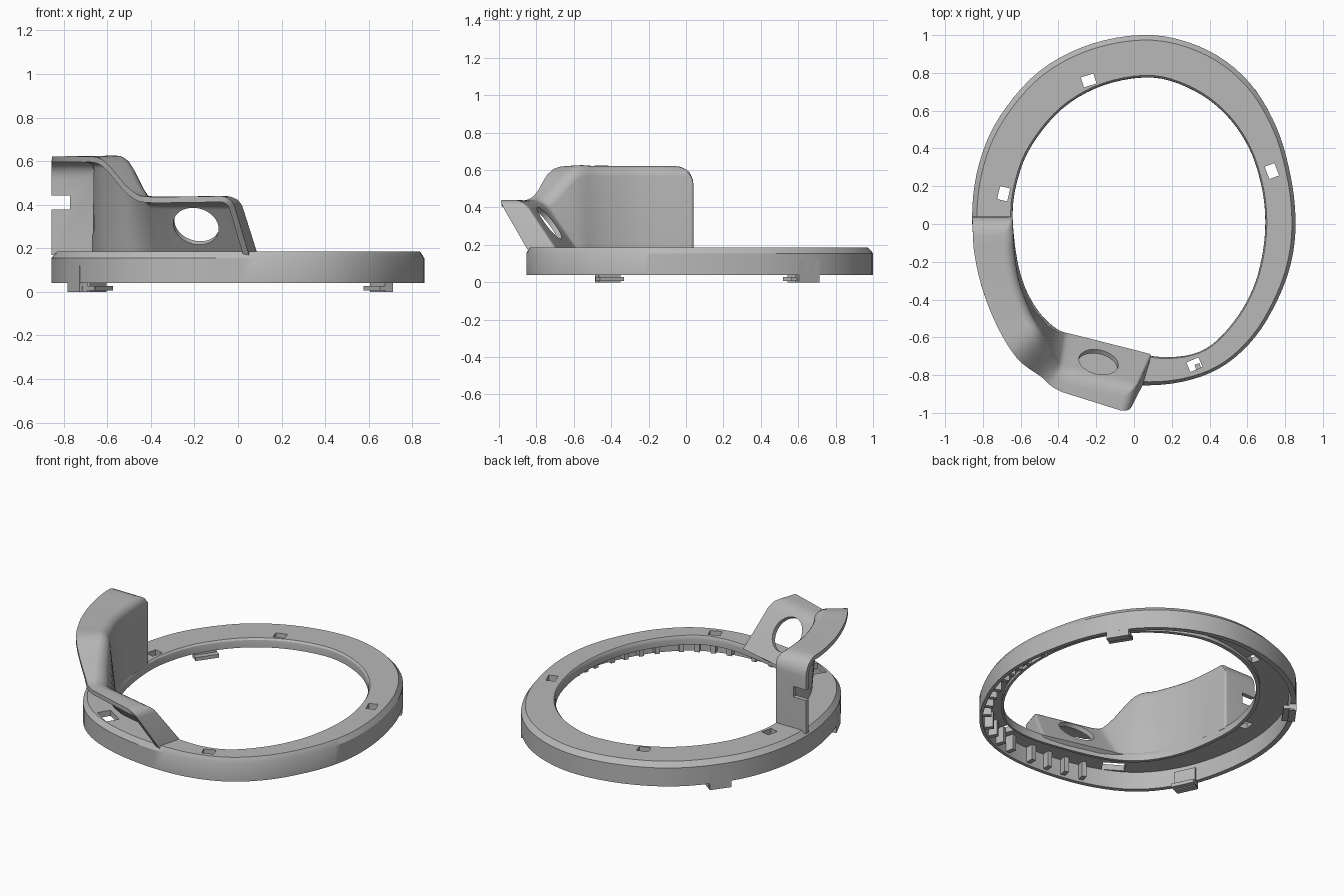
import bpy, bmesh, math
from mathutils import Vector, Matrix

cube = bpy.data.objects.get("Cube")
if cube:
    bpy.data.objects.remove(cube, do_unlink=True)

GREY = (0.48, 0.48, 0.48, 1)
grey = bpy.data.materials.new("plain grey")
grey.use_nodes = True
grey.diffuse_color = GREY
grey.node_tree.nodes["Principled BSDF"].inputs["Base Color"].default_value = GREY


def make(name, bm):
    mesh = bpy.data.meshes.new(name)
    bm.to_mesh(mesh)
    bm.free()
    mesh.materials.append(grey)
    ob = bpy.data.objects.new(name, mesh)
    bpy.context.collection.objects.link(ob)
    return ob


def finish(ob):
    bpy.ops.object.select_all(action='DESELECT')
    ob.select_set(True)
    bpy.context.view_layer.objects.active = ob
    for mod in list(ob.modifiers):
        bpy.ops.object.modifier_apply(modifier=mod.name)
    bpy.ops.object.shade_smooth_by_angle(angle=math.radians(32))


def cut(ob, cutter):
    mod = ob.modifiers.new("cut", 'BOOLEAN')
    mod.operation = 'DIFFERENCE'
    mod.solver = 'EXACT'
    mod.object = cutter
    cutter.hide_render = True


def spline(a, b, c, d, f):
    return 0.5 * (2 * b + (c - a) * f + (2 * a - 5 * b + 4 * c - d) * f ** 2
                  + (3 * b - a - 3 * c + d) * f ** 3)


def loop(points, steps=5):
    p = [Vector(q) for q in points]
    n = len(p)
    return [spline(p[i - 1], p[i], p[(i + 1) % n], p[(i + 2) % n], s / steps)
            for i in range(n) for s in range(steps)]


def box(bm, centre, size, angle):
    m = (Matrix.Translation(centre) @ Matrix.Rotation(angle, 4, 'Z')
         @ Matrix.Diagonal((*size, 1)))
    bmesh.ops.create_cube(bm, size=1, matrix=m)


# Ring: matching outer and inner outlines, counter-clockwise
outer = loop([(.855, .02), (.83, .25), (.755, .51), (.61, .75), (.39, .92), (.1, 1),
              (-.22, .955), (-.5, .81), (-.71, .57), (-.82, .32), (-.857, .04),
              (-.82, -.24), (-.735, -.47), (-.59, -.66), (-.38, -.78), (-.1, -.845),
              (.2, -.845), (.45, -.765), (.64, -.6), (.77, -.38), (.837, -.18)])
inner = loop([(.695, .02), (.675, .2), (.61, .4), (.49, .575), (.32, .705),
              (.1, .775), (-.16, .735), (-.38, .61), (-.545, .41), (-.62, .22),
              (-.642, .03), (-.61, -.23), (-.54, -.41), (-.43, -.54), (-.27, -.62),
              (-.05, -.675), (.19, -.705), (.38, -.66), (.53, -.515), (.63, -.34),
              (.68, -.16)])
section = [(0, .04), (0, .155), (.12, .185), (.95, .185), (.99, .175), (1, .16),
           (1, .13), (.9, .13), (.9, .15), (.14, .15), (.14, .04)]
bm = bmesh.new()
rows = [[bm.verts.new((*o.lerp(i, t), z)) for o, i in zip(outer, inner)]
        for t, z in section]
for k, row in enumerate(rows):
    above = rows[(k + 1) % len(rows)]
    for j in range(len(row)):
        n = (j + 1) % len(row)
        bm.faces.new((row[j], row[n], above[n], above[j]))
bmesh.ops.recalc_face_normals(bm, faces=bm.faces)
ring = make("ring", bm)


def wall_box(bm, j, inset, z, size):
    """Box set against the outer wall at outline sample j."""
    j %= len(outer)
    along = outer[(j + 1) % len(outer)] - outer[j - 1]
    inward = Vector((-along.y, along.x)).normalized()
    p = outer[j] + inward * inset
    box(bm, (p.x, p.y, z), size, math.atan2(inward.y, inward.x))


# Square slots through the ring, and a window under the flap
bm = bmesh.new()
for x, y in ((.73, .28), (-.24, .76), (-.69, .16), (.32, -.745)):
    box(bm, (x, y, .17), (.055, .07, .2), math.atan2(y, x))
box(bm, (-.42, -.68, .17), (.08, .13, .2), math.atan2(-.68, -.42))
slots = make("slot_cutter", bm)
cut(ring, slots)
finish(ring)

# Ribs inside the outer wall, along the right and front
bm = bmesh.new()
for k in range(17):
    wall_box(bm, 72 + 2 * k + k // 4, .045, .105, (.05, .028, .1))
finish(make("ribs", bm))

# Clip feet below the ring: a post with a lip
bm = bmesh.new()
for j in (13, 39, 59):
    wall_box(bm, j, .022, .06, (.042, .13, .12))
    wall_box(bm, j, .045, .017, (.06, .14, .022))
finish(make("clip_feet", bm))

# Hood and flap: each station is wall base, wall top and roof edge
stations = [
    ((-.642, .04, .17), (-.642, .04, .622), (-.857, .04, .622)),
    ((-.635, -.12, .17), (-.635, -.12, .622), (-.85, -.12, .622)),
    ((-.6, -.29, .17), (-.61, -.3, .622), (-.81, -.32, .622)),
    ((-.53, -.44, .17), (-.55, -.47, .622), (-.73, -.53, .622)),
    ((-.45, -.54, .17), (-.49, -.58, .615), (-.62, -.71, .605)),
    ((-.38, -.57, .17), (-.41, -.73, .465), (-.49, -.81, .465)),
    ((-.3, -.59, .17), (-.34, -.79, .44), (-.38, -.89, .435)),
    ((.095, -.69, .17), (.01, -.87, .44), (-.03, -1, .44))]
stations = [[Vector(v) for v in s] for s in stations]
smooth = [stations[0]]
for i in range(1, 6):
    for s in range(4):
        smooth.append([spline(*quad, s / 4) for quad in zip(*stations[i - 1:i + 3])])
smooth += stations[6:]

bm = bmesh.new()
grid = [[bm.verts.new(v) for v in s] for s in smooth]
for a, b in zip(grid, grid[1:]):
    for k in range(2):
        bm.faces.new((a[k], a[k + 1], b[k + 1], b[k]))
base, top, edge = grid[0]
bm.faces.new((base, bm.verts.new((-.857, .04, .17)), edge, top))
base2, top2, edge2 = grid[-1]
bm.faces.new((base2, top2, edge2, bm.verts.new((.05, -.845, .17))))

# Rounding: generous over the back and top, tight at the corners
weight = bm.edges.layers.float.new("bevel_weight_edge")
rounded = [(a[1], b[1], .55) for a, b in zip(grid, grid[1:])]
rounded += [(top, edge, 1), (base, top, .15), (top2, edge2, .5), (base2, top2, .15)]
for u, v, w in rounded:
    bm.edges.get((u, v))[weight] = w
hood = make("hood_and_flap", bm)
bevel = hood.modifiers.new("round", 'BEVEL')
bevel.width = .1
bevel.segments = 6
bevel.limit_method = 'WEIGHT'
shell = hood.modifiers.new("shell", 'SOLIDIFY')
shell.thickness = .027
shell.offset = -1

# Round opening in the flap and side notch in the back wall
b, c, t = stations[6][0], stations[7][0], stations[7][1]
normal = (c - b).cross(t - b).normalized()
bm = bmesh.new()
bmesh.ops.create_cone(
    bm, cap_ends=True, segments=40, radius1=.106, radius2=.106, depth=.16,
    matrix=Matrix.Translation((-.185, -.72, .325))
    @ normal.to_track_quat('Z', 'Y').to_matrix().to_4x4())
box(bm, (-.83, .04, .41), (.12, .1, .065), 0)
openings = make("opening_cutter", bm)
cut(hood, openings)
finish(hood)

for helper in (slots, openings):
    bpy.data.objects.remove(helper, do_unlink=True)
